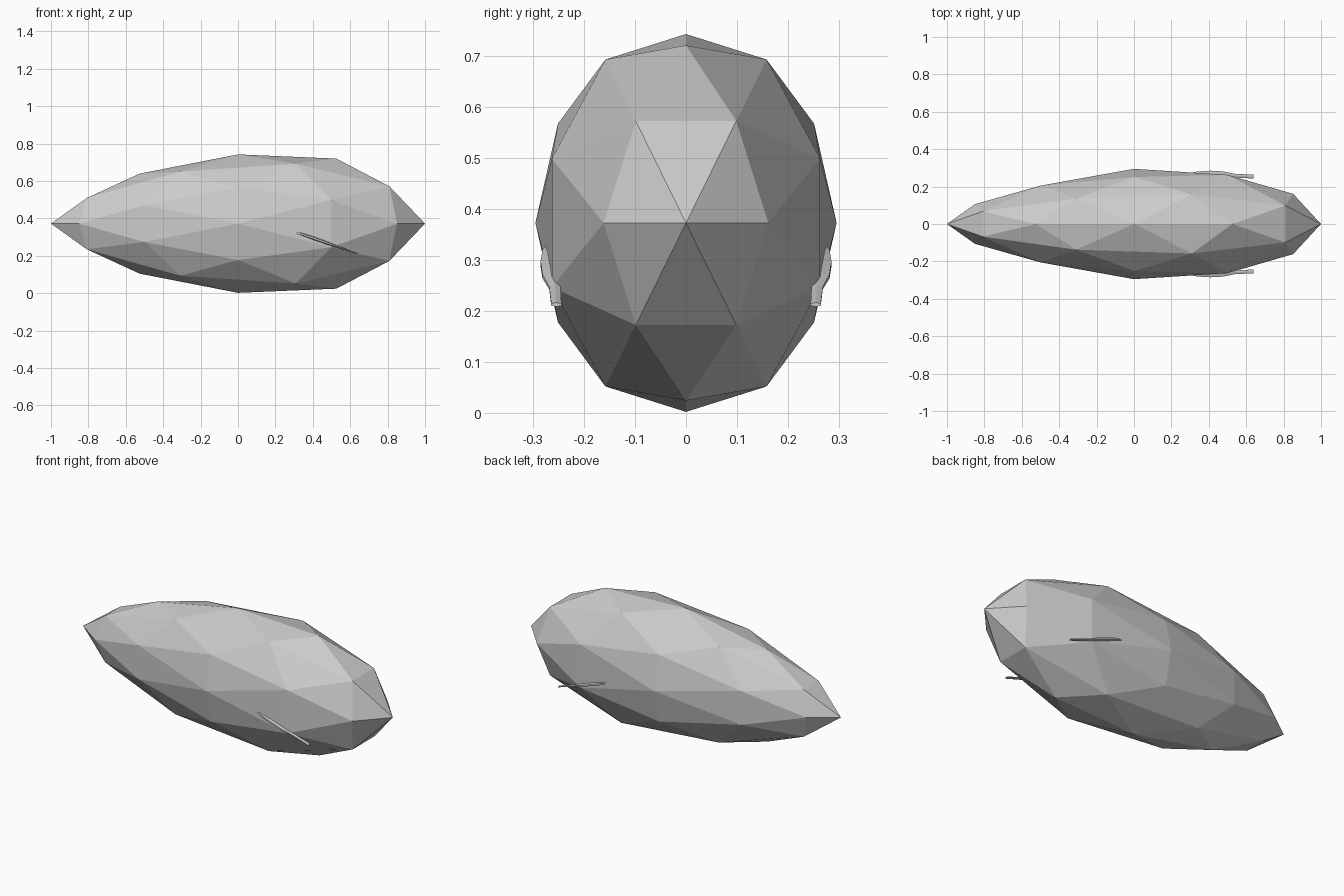
import bpy, bmesh
from mathutils import Vector

if "Cube" in bpy.data.objects:
    bpy.data.objects.remove(bpy.data.objects["Cube"])

HALF_Y, HALF_Z = 0.295, 0.37


def finish(name, bm):
    bmesh.ops.recalc_face_normals(bm, faces=bm.faces[:])
    mesh = bpy.data.meshes.new(name)
    bm.to_mesh(mesh)
    bm.free()
    obj = bpy.data.objects.new(name, mesh)
    bpy.context.collection.objects.link(obj)
    return obj


# Fullness of the body along its length: slim tail, full head
TAPER = [(-1, .60), (-.86, .67), (-.81, .74), (-.5, .86), (-.31, .93), (0, 1),
         (.31, 1.07), (.526, 1.105), (.81, 1.08), (.86, 1.03), (1, 1)]


def taper(x):
    for (a, sa), (b, sb) in zip(TAPER, TAPER[1:]):
        if x <= b:
            return sa + (sb - sa) * (x - a) / (b - a)
    return 1


# Body: once-subdivided icosahedron with an edge midpoint at each tip
phi = (1 + 5 ** .5) / 2
corners = []
for a in (-1, 1):
    for b in (-phi, phi):
        corners += [Vector((a, 0, b)), Vector((b, a, 0)), Vector((0, b, a))]
points = [c.normalized() for c in corners]
for i, p in enumerate(corners):
    for q in corners[:i]:
        if (p - q).length < 2.1:
            points.append((p + q).normalized())
bm = bmesh.new()
for p in points:
    bm.verts.new(p)
bmesh.ops.convex_hull(bm, input=bm.verts[:])
for v in bm.verts:
    s = taper(max(-1, min(1, v.co.x)))
    v.co.y *= HALF_Y * s
    v.co.z = v.co.z * HALF_Z * s + 0.372
finish("body", bm)

# Side fins: thin blade lofted through (x, inner y, outer y, z, half thickness)
stations = [(.29, .255, .270, .329, .006), (.34, .248, .281, .316, .009),
            (.41, .246, .285, .292, .010), (.48, .248, .281, .267, .008),
            (.54, .246, .268, .245, .005), (.64, .244, .264, .212, .004)]
bm = bmesh.new()
rings = []
for x, y0, y1, z, t in stations:
    ym = (y0 + y1) / 2
    section = [(y0, z - t * .5), (ym, z - t), (y1, z - t * .5),
               (y1, z + t * .5), (ym, z + t), (y0, z + t * .5)]
    rings.append([bm.verts.new((x, y, h)) for y, h in section])
for r, s in zip(rings, rings[1:]):
    for i in range(6):
        j = (i + 1) % 6
        bm.faces.new((r[i], r[j], s[j], s[i]))
bm.faces.new(rings[0])
bm.faces.new(rings[-1])
fins = finish("side_fins", bm)
mirror = fins.modifiers.new("mirror", 'MIRROR')
mirror.use_axis = (False, True, False)
